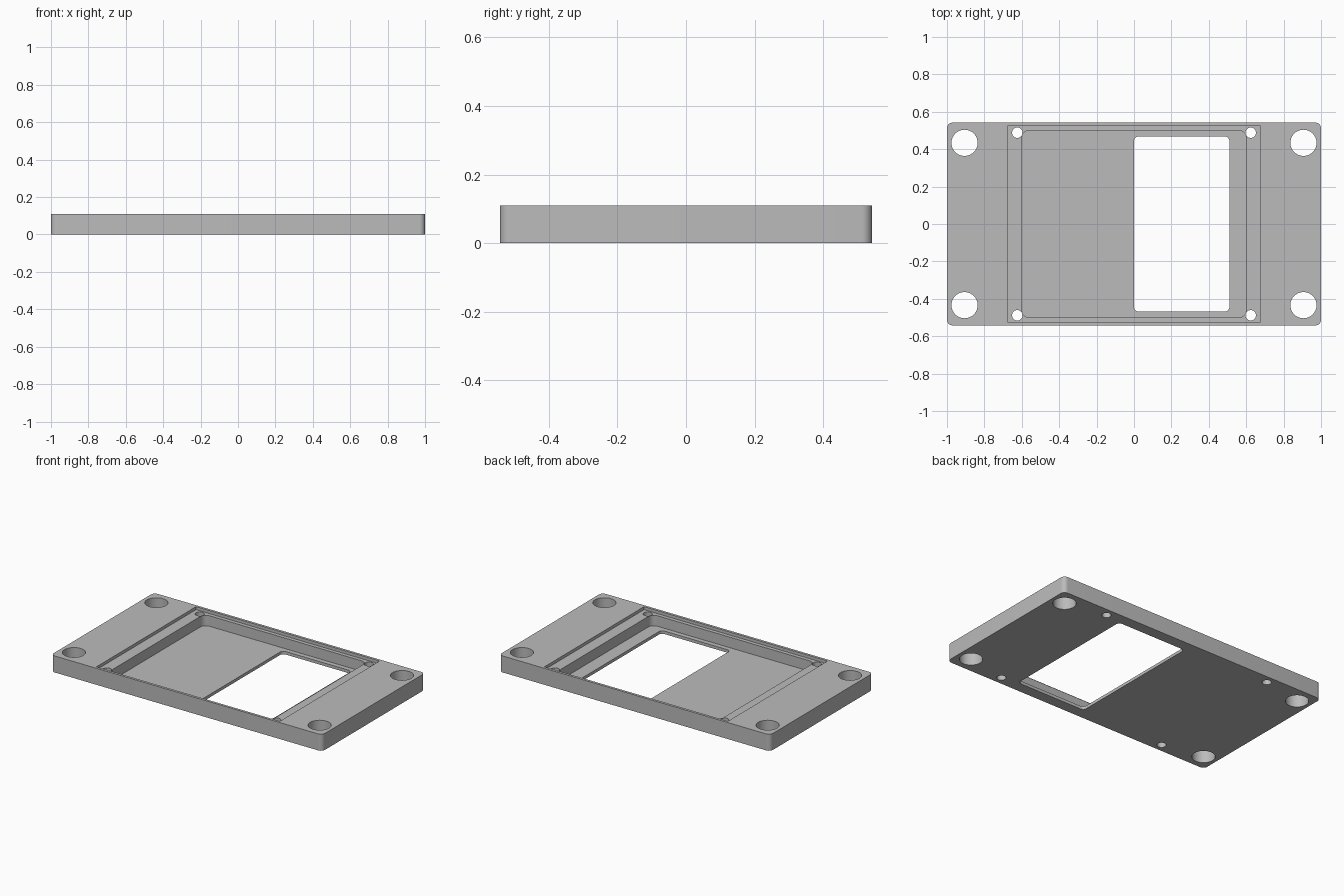
import bpy
import math

old = bpy.data.objects.get("Cube")
if old:
    bpy.data.objects.remove(old, do_unlink=True)

HEIGHT = 0.11
STEP_Z = 0.09    # ledge for the cover
FLOOR_Z = 0.02   # pocket floor

grey = bpy.data.materials.new("plain grey")
grey.use_nodes = True
grey.diffuse_color = (0.5, 0.5, 0.5, 1)
grey.node_tree.nodes["Principled BSDF"].inputs["Base Color"].default_value = (0.5, 0.5, 0.5, 1)


def prism(name, outline, z0, z1):
    """Extrude a counter-clockwise outline from z0 to z1."""
    n = len(outline)
    verts = [(x, y, z) for z in (z0, z1) for x, y in outline]
    faces = [tuple(reversed(range(n))), tuple(range(n, 2 * n))]
    faces += [(i, (i + 1) % n, n + (i + 1) % n, n + i) for i in range(n)]
    mesh = bpy.data.meshes.new(name)
    mesh.from_pydata(verts, [], faces)
    mesh.materials.append(grey)
    obj = bpy.data.objects.new(name, mesh)
    bpy.context.collection.objects.link(obj)
    return obj


def rounded_rect(x0, x1, y0, y1, r, steps=8):
    if r == 0:
        return [(x0, y0), (x1, y0), (x1, y1), (x0, y1)]
    centres = [(x1 - r, y1 - r), (x0 + r, y1 - r), (x0 + r, y0 + r), (x1 - r, y0 + r)]
    points = []
    for k, (cx, cy) in enumerate(centres):
        for i in range(steps + 1):
            a = math.pi / 2 * (k + i / steps)
            points.append((cx + r * math.cos(a), cy + r * math.sin(a)))
    return points


def circle(cx, cy, r, n=40):
    return [(cx + r * math.cos(math.tau * i / n), cy + r * math.sin(math.tau * i / n))
            for i in range(n)]


# Plate with rounded corners
plate = prism("mounting_plate", rounded_rect(-1, 1, -0.542, 0.542, 0.03), 0, HEIGHT)

# Cover recess, deep pocket and window
cutters = [
    prism("recess_cutter", rounded_rect(-0.677, 0.677, -0.525, 0.525, 0), STEP_Z, 0.2),
    prism("pocket_cutter", rounded_rect(-0.6, 0.6, -0.5, 0.5, 0.04), FLOOR_Z, 0.2),
    prism("window_cutter", rounded_rect(0, 0.51, -0.468, 0.468, 0.025), -0.1, 0.2),
]

# Corner mounting holes and small screw holes
for sx in (-1, 1):
    for sy in (-1, 1):
        cutters.append(prism("mounting_hole_cutter", circle(sx * 0.906, sy * 0.434, 0.07), -0.1, 0.2))
        cutters.append(prism("screw_hole_cutter", circle(sx * 0.624, sy * 0.488, 0.028), -0.1, 0.2))

bpy.ops.object.select_all(action='DESELECT')
plate.select_set(True)
bpy.context.view_layer.objects.active = plate
for cutter in cutters:
    cutter.hide_render = True
    cut = plate.modifiers.new(cutter.name, 'BOOLEAN')
    cut.operation = 'DIFFERENCE'
    cut.solver = 'EXACT'
    cut.object = cutter
    bpy.ops.object.modifier_apply(modifier=cut.name)
    bpy.data.objects.remove(cutter, do_unlink=True)

bpy.ops.object.shade_smooth_by_angle(angle=math.radians(30))
